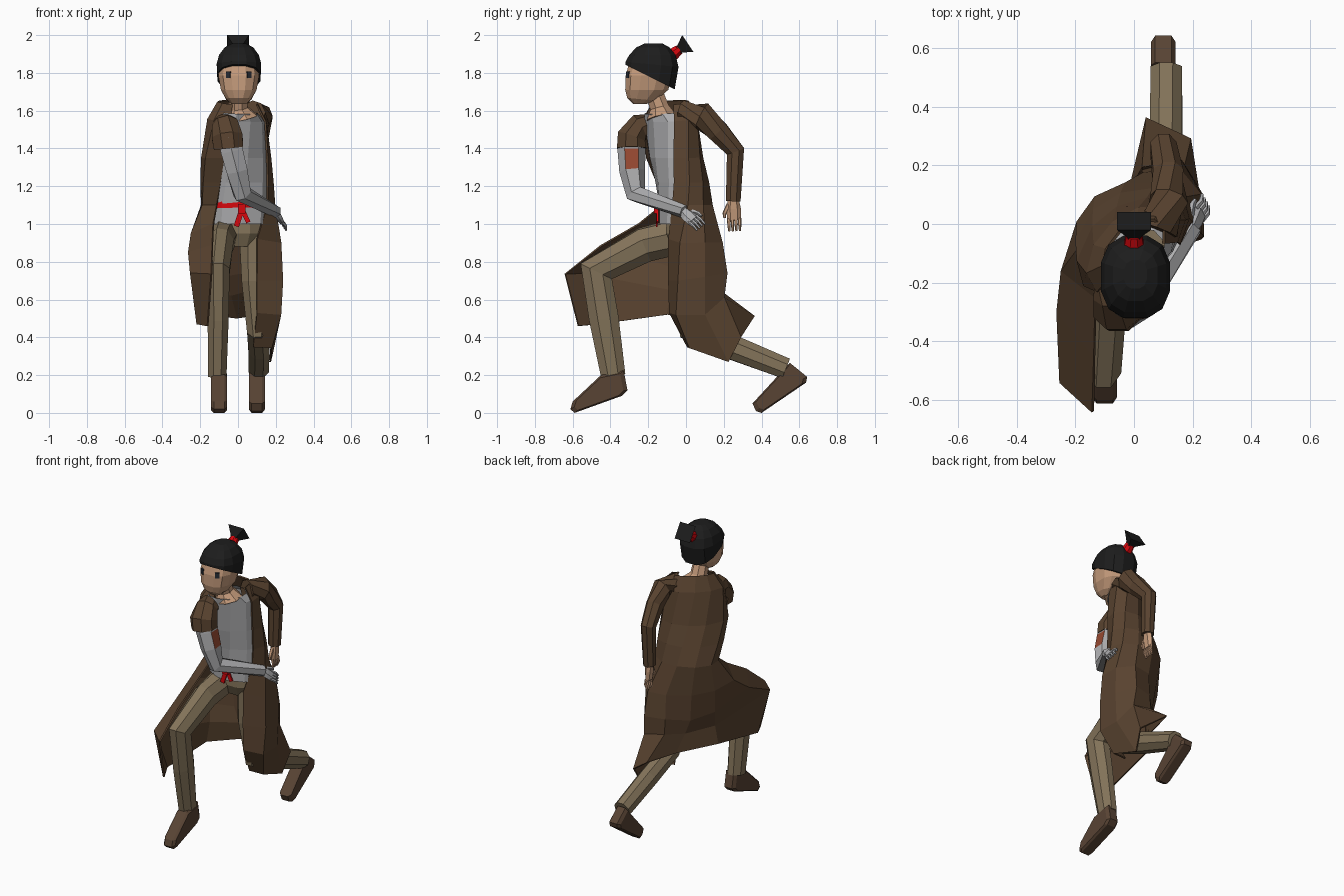
import bpy, bmesh, math
from mathutils import Vector

if "Cube" in bpy.data.objects:
    bpy.data.objects.remove(bpy.data.objects["Cube"])

def material(name, r, g, b):
    m = bpy.data.materials.new(name)
    m.diffuse_color = (r, g, b, 1)
    m.use_nodes = True
    m.node_tree.nodes["Principled BSDF"].inputs["Base Color"].default_value = m.diffuse_color
    return m

COAT = material("coat brown", 0.1, 0.056, 0.029)
PANTS = material("khaki trousers", 0.225, 0.17, 0.1)
SHOE = material("shoe brown", 0.098, 0.057, 0.034)
SHIRT = material("shirt grey", 0.41, 0.41, 0.42)
WRAP = material("arm grey", 0.43, 0.43, 0.44)
SKIN = material("skin", 0.56, 0.33, 0.2)
HAIR = material("hair black", 0.012, 0.012, 0.012)
RED = material("red cloth", 0.68, 0.002, 0.004)
RUST = material("rust patch", 0.3, 0.065, 0.03)
EYE = material("eye dark", 0.02, 0.025, 0.035)

def finish(name, bm, *mats):
    bmesh.ops.recalc_face_normals(bm, faces=bm.faces)
    me = bpy.data.meshes.new(name)
    bm.to_mesh(me)
    bm.free()
    for m in mats:
        me.materials.append(m)
    ob = bpy.data.objects.new(name, me)
    bpy.context.collection.objects.link(ob)
    return ob

def loft(name, rows, mat, closed=True, caps=True):
    bm = bmesh.new()
    vs = [[bm.verts.new(p) for p in row] for row in rows]
    n = len(rows[0])
    for a, b in zip(vs, vs[1:]):
        for j in range(n if closed else n - 1):
            k = (j + 1) % n
            bm.faces.new((a[j], a[k], b[k], b[j]))
    if closed and caps:
        bm.faces.new(vs[0])
        bm.faces.new(vs[-1])
    return finish(name, bm, mat)

def frame(d):
    u = d.cross(Vector((0, 1, 0))).normalized()
    return u, d.cross(u).normalized()

def tube(name, path, mat, n=8):
    # path entries: x, y, z, radius sideways, radius front to back
    pts = [Vector(p[:3]) for p in path]
    segs = [(b - a).normalized() for a, b in zip(pts, pts[1:])]
    rows = []
    for i, p in enumerate(path):
        d = (segs[max(i - 1, 0)] + segs[min(i, len(segs) - 1)]).normalized()
        u, v = frame(d)
        ang = [(k + 0.5) * math.tau / n for k in range(n)]
        rows.append([pts[i] + u * p[3] * math.cos(a) + v * p[-1] * math.sin(a) for a in ang])
    return loft(name, rows, mat)

def ring(sec, angles, s=1.0, dy=0.0, boxy=1.0, dx=0.0):
    # sec: z, centre y, half width, half depth, twist, slope of z along y
    z, cy, rx, ry, tw, k = sec
    t = math.radians(tw)
    out = []
    for a in angles:
        sa, ca = math.sin(math.radians(a)), math.cos(math.radians(a))
        x = s * rx * math.copysign(abs(sa) ** boxy, sa)
        y = -s * ry * math.copysign(abs(ca) ** boxy, ca)
        out.append((x * math.cos(t) - y * math.sin(t) + dx,
                    x * math.sin(t) + y * math.cos(t) + cy + dy, z + k * y))
    return out

def box(name, loc, size, mat, rot=(0, 0, 0)):
    bm = bmesh.new()
    bmesh.ops.create_cube(bm, size=1)
    for v in bm.verts:
        v.co = [c * s for c, s in zip(v.co, size)]
    ob = finish(name, bm, mat)
    ob.location, ob.rotation_euler = loc, [math.radians(r) for r in rot]
    return ob

# twisted torso sections shared by coat, shirt and belt
TORSO = [(1.64, -0.085, 0.125, 0.075, 42, 0.2), (1.55, -0.08, 0.175, 0.11, 40, 0.1),
         (1.35, -0.05, 0.185, 0.12, 28, 0), (1.22, -0.02, 0.19, 0.13, 20, 0),
         (1.10, 0.0, 0.195, 0.14, 12, 0)]
COLS = [44 + 34 * j for j in range(9)]
FULL = [36 * j for j in range(10)]

# coat skirt rows, from the left front edge round the back to the right front edge
SKIRT = [
    [(.10, -.09, .92), (.225, -.03, .9), (.225, .1, .9), (.15, .19, .9), (.03, .17, .9),
     (-.1, .085, .9), (-.2, -.02, .92), (-.245, -.16, .95), (-.13, -.25, 1.0)],
    [(.10, -.09, .7), (.235, -.04, .7), (.23, .1, .72), (.16, .215, .74), (.03, .18, .74),
     (-.08, .07, .72), (-.18, -.05, .76), (-.26, -.3, .85), (-.135, -.45, .885)],
    [(.10, -.085, .53), (.225, -.05, .52), (.22, .1, .52), (.17, .2, .61), (.03, .19, .64),
     (-.04, .07, .62), (-.16, -.08, .65), (-.25, -.54, .74), (-.14, -.64, .735)],
    [(.08, .01, .35), (.175, .02, .345), (.17, .225, .27), (.19, .29, .4), (.04, .36, .51),
     (-.01, .13, .5), (-.17, -.1, .52), (-.215, -.46, .47), (-.16, -.57, .46)]]

# the coat swings forward with the right arm, so its right side bulges at chest height
upper = [ring(s, COLS) for s in TORSO]
for row, w in zip(upper, (0, .4, 1, .7, .2)):
    for j, bx, by in ((6, -.018, -.035), (7, -.022, -.05)):
        x, y, z = row[j]
        row[j] = (x + bx * w, y + by * w, z)
coat = loft("long_coat", upper + SKIRT, COAT, closed=False)
mod = coat.modifiers.new("thickness", 'SOLIDIFY')
mod.thickness, mod.offset = 0.01, 0

# shirt, belt and belt tails
shirt_secs = [(1.59, -0.105, 0.13, 0.095, 42, 0.1)] + TORSO[1:] + [(1.0, 0, .19, .138, 8, 0)]
loft("shirt", [ring(s, FULL, 0.93, -0.014) for s in shirt_secs], SHIRT, caps=False)
loft("belt", [ring((z, 0, 0.195, 0.14, 11, -0.05), FULL, 0.95, -0.014) for z in (1.113, 1.08)], RED, caps=False)
box("belt_knot", (0.02, -0.158, 1.08), (0.04, 0.025, 0.05), RED)
box("belt_tail_a", (0.005, -0.155, 1.03), (0.028, 0.01, 0.09), RED, (0, 18, 0))
box("belt_tail_b", (0.04, -0.15, 1.04), (0.024, 0.01, 0.07), RED, (0, -25, 0))

# trousers
tube("pelvis", [(0, 0, 1.04, .16, .11), (0, 0, .95, .165, .115), (0, 0, .88, .12, .08)], PANTS)
tube("front_leg", [(-.08, .01, .95, .085, .1), (-.095, -.22, .89, .075, .098),
                   (-.105, -.475, .75, .066, .1), (-.105, -.435, .5, .06, .085),
                   (-.11, -.385, .195, .053, .07)], PANTS)
tube("rear_leg", [(.085, .02, .95, .085, .1), (.08, 0, .7, .066, .08), (.1, .03, .445, .058, .08),
                  (.11, .25, .345, .06, .07), (.11, .53, .235, .058, .06)], PANTS)

# shoes, side profiles spread across x
def shoe(name, profile, x):
    cy = sum(p[0] for p in profile) / len(profile)
    cz = sum(p[1] for p in profile) / len(profile)
    rows = [[(x + dx, cy + (y - cy) * s, cz + (z - cz) * s) for y, z in profile]
            for dx, s in ((-.042, .86), (-.028, 1), (.028, 1), (.042, .86))]
    return loft(name, rows, SHOE)

shoe("front_shoe", [(-.45, .2), (-.33, .225), (-.31, .12), (-.34, .09), (-.59, 0), (-.612, .02), (-.6, .06)], -.1)
shoe("rear_shoe", [(.49, .2), (.55, .265), (.642, .19), (.635, .16), (.4, 0), (.37, .01), (.352, .05)], .1)

# sleeves
tube("left_sleeve", [(.08, -.02, 1.585, .07, .07), (.12, .085, 1.572, .064, .075),
                     (.115, .17, 1.49, .056, .062), (.1, .262, 1.385, .048, .052),
                     (.1, .25, 1.12, .04, .042)], COAT)
tube("right_sleeve", [(-.08, -.15, 1.53, .06, .06), (-.065, -.245, 1.515, .075, .07),
                      (-.057, -.288, 1.46, .088, .082), (-.05, -.288, 1.4, .084, .084)], COAT)

# wrapped arm with a patch on its outward face
arm = tube("right_arm", [(-.05, -.288, 1.46, .068, .074), (-.032, -.288, 1.385, .068, .074),
                         (-.005, -.285, 1.28, .064, .068), (.022, -.265, 1.16, .052, .056),
                         (.2, -.01, 1.065, .034, .036)], WRAP, 6)
arm.data.materials.append(RUST)
for f in arm.data.polygons:
    if 1.29 < f.center.z < 1.38 and f.normal.x > 0.8:
        f.material_index = 1

# hands
def hand(name, wrist, knuckle, mat, thumb_side):
    w, k = Vector(wrist), Vector(knuckle)
    d = (k - w).normalized()
    u, v = frame(d)
    tube(name + "_palm", [(*w, .024, .028), (*w.lerp(k, .5), .022, .038), (*k, .015, .038)], mat, 6)
    for i in range(4):
        a = k + v * (i - 1.5) * .019 - d * .01
        b = a + d * .035 + u * .006
        c = b + d * .032 - u * .012
        tube(f"{name}_finger_{i}", [(*a, .01), (*b, .009), (*c, .006)], mat, 5)
    a = w.lerp(k, .3) + v * thumb_side * .025
    b = a + d * .045 + v * thumb_side * .025
    tube(name + "_thumb", [(*a, .013), (*b, .011), (*(b + d * .025), .007)], mat, 5)

hand("left_hand", (.1, .25, 1.14), (.1, .255, 1.02), SKIN, 1)
hand("right_hand", (.19, -.02, 1.07), (.225, .04, 1.02), WRAP, -1)

# neck and head
tube("neck", [(0, -.17, 1.7, .05), (0, -.14, 1.615, .054), (.01, -.13, 1.56, .1, .085)], SKIN)
A12 = [15 + 30 * i for i in range(12)]
loft("head", [ring((z, cy, rx, ry, 0, k), A12, boxy=.8, dx=.004) for z, cy, rx, ry, k in (
    (1.635, -.245, .04, .035, 0), (1.66, -.235, .068, .078, -.1), (1.71, -.208, .097, .117, 0),
    (1.785, -.195, .111, .128, 0), (1.87, -.18, .1, .12, 0))], SKIN)
for s in (-1, 1):
    box("eye", (.055 * s + .004, -.308, 1.79), (.026, .009, .036), EYE, (0, 0, 31 * s))

# hair cap, tie and flared tail
loft("hair", [ring((z, cy, rx, ry, 0, k), A12, boxy=.8, dx=.005) for z, cy, rx, ry, k in (
    (1.778, -.19, .117, .134, -.5), (1.845, -.18, .121, .144, -.1), (1.895, -.178, .108, .126, 0),
    (1.935, -.175, .078, .09, 0), (1.955, -.172, .04, .05, 0))], HAIR)
tube("hair_tie", [(0, -.085, 1.885, .04), (0, -.035, 1.925, .028)], RED)
tube("hair_tail", [(0, -.045, 1.915, .025), (0, -.03, 1.928, .034), (0, .01, 1.955, .082, .077)], HAIR, 4)
